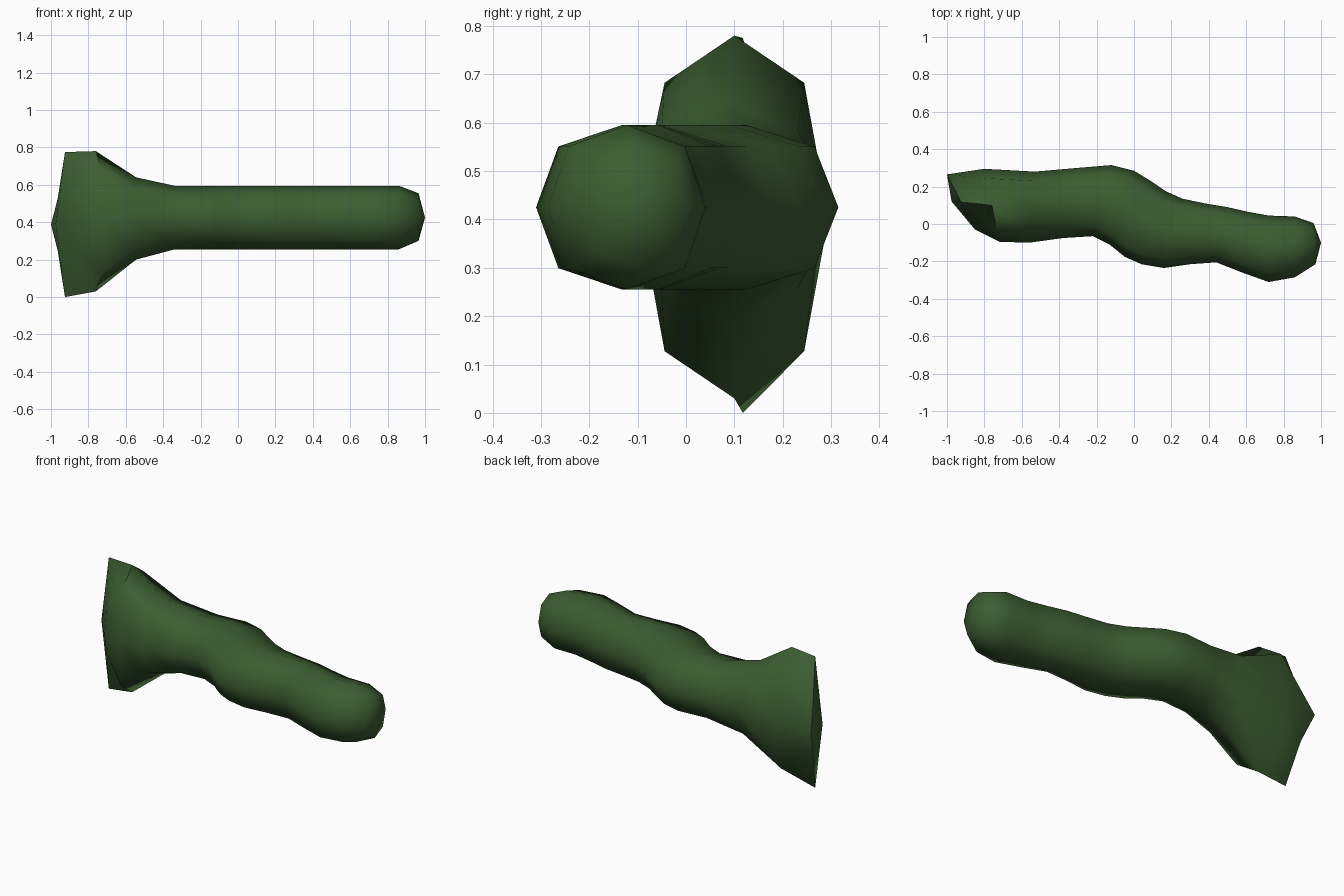
import bpy
import bmesh
from math import radians

cube = bpy.data.objects.get("Cube")
if cube:
    bpy.data.objects.remove(cube, do_unlink=True)

green = bpy.data.materials.new("dark_moss_green")
green.use_nodes = True
colour = (0.045, 0.11, 0.032, 1)
green.diffuse_color = colour
green.node_tree.nodes["Principled BSDF"].inputs["Base Color"].default_value = colour

# Rings along the bent body: front x, front y, back x, back y, bottom z, top z
rings = [
    (-.85, -.03, -1, .265, 0, .775),
    (-.72, -.095, -.80, .295, .03, .78),
    (-.56, -.10, -.53, .28, .2, .64),
    (-.38, -.075, -.30, .30, .255, .595),
    (-.22, -.065, -.12, .315, .255, .595),
    (-.13, -.11, 0, .285, .255, .595),
    (-.05, -.175, .09, .23, .255, .595),
    (.04, -.215, .17, .175, .255, .595),
    (.16, -.235, .26, .135, .255, .595),
    (.30, -.215, .38, .11, .255, .595),
    (.44, -.205, .50, .09, .255, .595),
    (.58, -.26, .61, .065, .255, .595),
    (.72, -.31, .72, .045, .255, .595),
    (.86, -.285, .86, .04, .255, .595),
    (.97, -.215, .96, .005, .30, .555),
]


def add_ring(bm, row, side, height):
    """Eight-sided section; side and height place the four diagonal corners."""
    fx, fy, bx, by, low, high = row
    corners = [(1, 0), (side, height), (0, 1), (-side, height),
               (-1, 0), (-side, -height), (0, -1), (side, -height)]
    return [bm.verts.new(((fx + bx) / 2 + u * (bx - fx) / 2,
                          (fy + by) / 2 + u * (by - fy) / 2,
                          (low + high) / 2 + v * (high - low) / 2))
            for u, v in corners]


def add_cap(bm, ring, tip):
    centre = bm.verts.new(tip)
    for i in range(8):
        bm.faces.new((ring[i], ring[(i + 1) % 8], centre))


# Body lofted through the rings, with a pinched rim at the flared end
bm = bmesh.new()
loops = [add_ring(bm, row, *((.52, .36) if i == 0 else (.74, .74)))
         for i, row in enumerate(rings)]
for a, b in zip(loops, loops[1:]):
    for i in range(8):
        j = (i + 1) % 8
        bm.faces.new((a[i], a[j], b[j], b[i]))
add_cap(bm, loops[0], (-.975, .12, .39))
add_cap(bm, loops[-1], (1, -.10, .425))
bmesh.ops.recalc_face_normals(bm, faces=bm.faces)

mesh = bpy.data.meshes.new("bent_stalk")
bm.to_mesh(mesh)
bm.free()
mesh.materials.append(green)
stalk = bpy.data.objects.new("bent_stalk", mesh)
bpy.context.collection.objects.link(stalk)

# Soft shading along the body
bpy.ops.object.select_all(action="DESELECT")
stalk.select_set(True)
bpy.context.view_layer.objects.active = stalk
bpy.ops.object.shade_smooth_by_angle(angle=radians(60))
